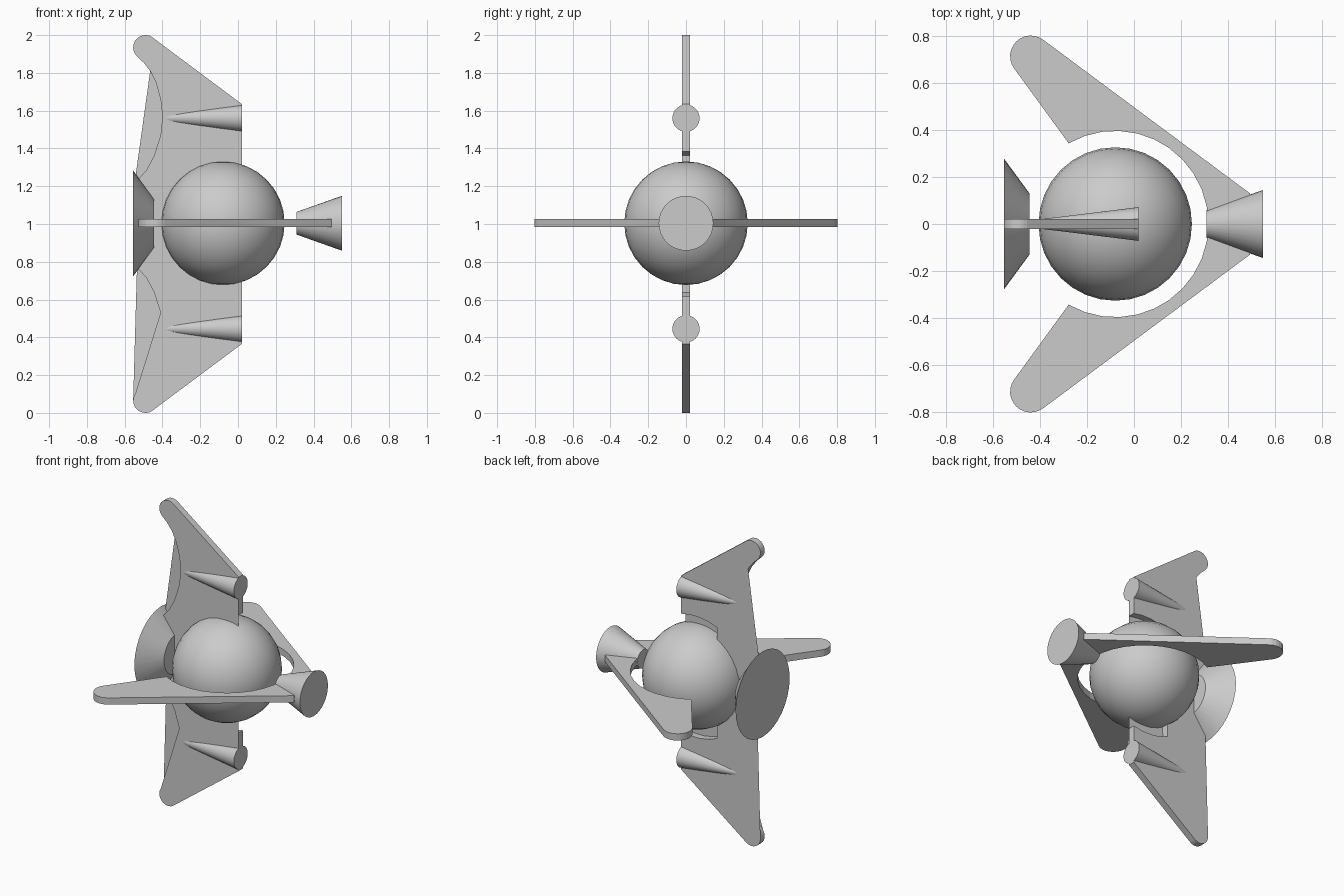
import bpy, bmesh, math
from mathutils import Matrix

if "Cube" in bpy.data.objects:
    bpy.data.objects.remove(bpy.data.objects["Cube"])

CX, CZ, T = -0.08, 1.0, 0.022       # hull centre x, mid height, half plate thickness


def finish(name, bm, smooth=False):
    bmesh.ops.recalc_face_normals(bm, faces=bm.faces[:])
    me = bpy.data.meshes.new(name)
    bm.to_mesh(me)
    bm.free()
    ob = bpy.data.objects.new(name, me)
    bpy.context.collection.objects.link(ob)
    if smooth:
        bpy.ops.object.select_all(action='DESELECT')
        bpy.context.view_layer.objects.active = ob
        ob.select_set(True)
        bpy.ops.object.shade_smooth_by_angle(angle=math.radians(35))
    return ob


def arc(cx, cy, r, a0, a1, n):
    angles = [math.radians(a0 + (a1 - a0) * i / n) for i in range(n + 1)]
    return [(cx + r * math.cos(a), cy + r * math.sin(a)) for a in angles]


def plate(name, pts, to3d, extrude):
    bm = bmesh.new()
    f = bm.faces.new([bm.verts.new(to3d(*p)) for p in pts])
    if extrude:
        g = bmesh.ops.extrude_face_region(bm, geom=[f], use_keep_orig=True)
        vs = [e for e in g['geom'] if isinstance(e, bmesh.types.BMVert)]
        bmesh.ops.translate(bm, verts=vs, vec=extrude)
    return finish(name, bm)


def cone_x(name, x0, r0, x1, r1, z):
    bm = bmesh.new()
    m = Matrix.Translation(((x0 + x1) / 2, 0, z)) @ Matrix.Rotation(math.pi / 2, 4, 'Y')
    bmesh.ops.create_cone(bm, cap_ends=True, segments=32, radius1=r0, radius2=r1,
                          depth=x1 - x0, matrix=m)
    return finish(name, bm, True)


def flip(pts):
    return [(x, -z) for x, z in pts]


# round hull
bm = bmesh.new()
bmesh.ops.create_uvsphere(bm, u_segments=32, v_segments=16, radius=0.327,
                          matrix=Matrix.Translation((CX, 0, CZ + 0.004)))
finish("hull_sphere", bm, True)

# engine and nose cones
cone_x("rear_engine", -0.555, 0.28, -0.445, 0.13, CZ + 0.003)
cone_x("nose_cone", 0.31, 0.06, 0.55, 0.145, CZ + 0.004)
for name, z in (("upper_fin_cone", 1.56), ("lower_fin_cone", 0.445)):
    cone_x(name, -0.40, 0.02, 0.02, 0.072, z)

# horizontal C-shaped wing with a round cutout
half = [(0.495, 0.13)] + arc(-0.44, 0.715, 0.088, 54, 216, 12)
inner = arc(CX, 0, 0.397, 120, -120, 22)
plate("horizontal_wing", half + inner + flip(half)[::-1],
      lambda x, y: (x, y, CZ + 0.005 - T), (0, 0, 2 * T))

# vertical fin, heights relative to the mid height
tip = arc(-0.49, 0.935, 0.065, 59, 225, 12)
hollow = [(-0.50, 0.855), (-0.465, 0.81), (-0.435, 0.75), (-0.41, 0.66), (-0.40, 0.57),
          (-0.41, 0.47), (-0.445, 0.36), (-0.485, 0.285), (-0.53, 0.235)]
cut = arc(CX, 0, 0.397, 114, 75.4, 4)
cut[-1] = (0.02, 0.385)
upper = [(-0.24, 0.15)] + cut + [(0.02, 0.635)] + tip + hollow
plate("vertical_fin", upper + flip(upper)[::-1],
      lambda x, z: (x, -T, CZ + z), (0, 2 * T, 0))

# thin skins flush with one side of the fin
front = lambda x, z: (x, -T, CZ + z)
back = lambda x, z: (x, T, CZ + z)
root = cut + [(0.02, 0.15), (-0.24, 0.15)]
plate("upper_root_skin", root, front, None)
plate("lower_root_skin", flip(root), front, None)
plate("upper_rear_skin", hollow[1:] + [(-0.545, 0.235)], back, None)
lower = flip([(-0.555, 0.935), tip[-1]] + hollow)
plate("lower_rear_skin", lower + [(-0.535, -0.235)], back, None)
plate("lower_front_skin", lower[:8], front, None)
